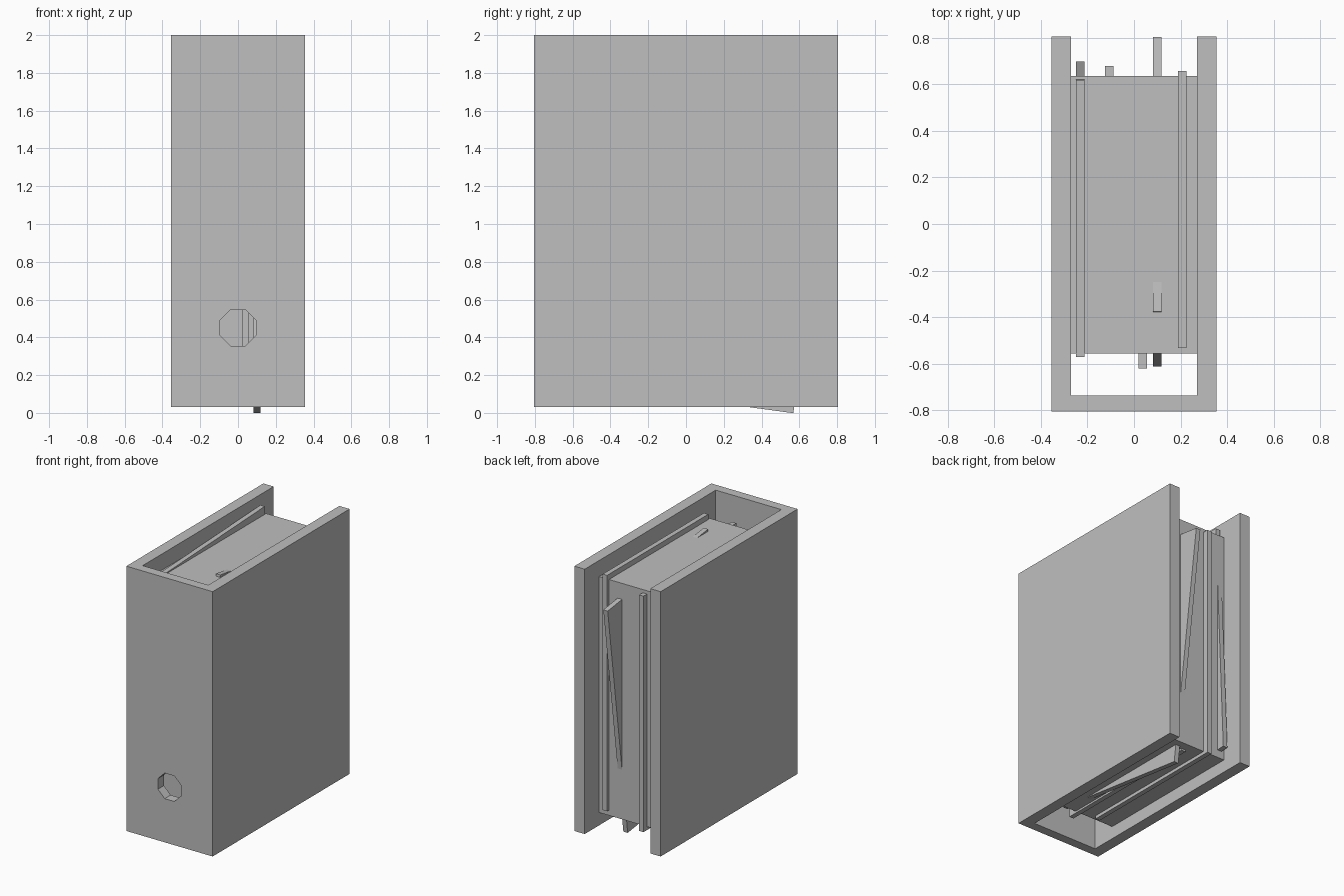
import bpy
import bmesh
import math

default = bpy.data.objects.get("Cube")
if default:
    bpy.data.objects.remove(default, do_unlink=True)

# Single flat grey
GREY = (0.52, 0.52, 0.52, 1)
grey = bpy.data.materials.new("plain grey")
grey.use_nodes = True
grey.diffuse_color = GREY
grey.node_tree.nodes["Principled BSDF"].inputs["Base Color"].default_value = GREY


def add_object(name, bm):
    bmesh.ops.recalc_face_normals(bm, faces=bm.faces)
    mesh = bpy.data.meshes.new(name)
    bm.to_mesh(mesh)
    bm.free()
    mesh.materials.append(grey)
    obj = bpy.data.objects.new(name, mesh)
    bpy.context.collection.objects.link(obj)
    return obj


def box(name, size, location, tilt=0):
    """Box tilted about the x axis; positive tilt leans the top forward."""
    bm = bmesh.new()
    bmesh.ops.create_cube(bm, size=1)
    bmesh.ops.scale(bm, vec=size, verts=bm.verts)
    obj = add_object(name, bm)
    obj.location = location
    obj.rotation_euler.x = math.radians(tilt)
    return obj


# Upright case: U-shaped outline, open at the back, top and bottom
OUT_X, IN_X, DEPTH, IN_FRONT = 0.355, 0.27, 0.805, -0.735
BOTTOM, TOP = 0.03, 2.0
half = [(OUT_X, -DEPTH), (OUT_X, DEPTH), (IN_X, DEPTH), (IN_X, IN_FRONT)]
outline = half + [(-x, y) for x, y in reversed(half)]
bm = bmesh.new()
face = bm.faces.new([bm.verts.new((x, y, BOTTOM)) for x, y in outline])
extruded = bmesh.ops.extrude_face_region(bm, geom=[face])["geom"]
bmesh.ops.translate(bm, vec=(0, 0, TOP - BOTTOM),
                    verts=[v for v in extruded if isinstance(v, bmesh.types.BMVert)])
case = add_object("case", bm)

# Octagonal finger hole through the front wall
bm = bmesh.new()
bmesh.ops.create_cone(bm, cap_ends=True, segments=8, radius1=0.103,
                      radius2=0.103, depth=0.2)
cutter = add_object("finger_hole_cutter", bm)
cutter.location = (0, -0.77, 0.45)
cutter.rotation_euler = (math.pi / 2, 0, 0)
# Turn the octagon so that a flat side is on top
flat_dir = min(abs(v.co.x) for v in cutter.data.vertices)
if flat_dir < 0.01:
    cutter.rotation_euler = (math.pi / 2, math.pi / 8, 0)
cutter.hide_render = True
hole = case.modifiers.new("finger_hole", "BOOLEAN")
hole.operation = "DIFFERENCE"
hole.solver = "EXACT"
hole.object = cutter
bpy.context.view_layer.objects.active = case
bpy.ops.object.modifier_apply(modifier=hole.name)
bpy.data.objects.remove(cutter, do_unlink=True)

# Stack of papers filling the case
PAGE_Y, PAGE_Z = 1.19, 1.755
box("paper_stack", (2 * IN_X, PAGE_Y, PAGE_Z), (0, 0.04, 1.0025))

# Loose folders slipped out of the stack: name, x, y, z, tilt
folders = [
    ("left_raised_folder", 0.207, 0.0625, 1.042, 0),
    ("tilted_folder", 0.1, 0.096, 0.948, -7.7),
    ("forward_folder", 0.038, -0.025, 0.988, 0),
    ("backward_folder", -0.106, 0.082, 0.978, 0),
    ("right_leaning_folder", -0.23, 0.0625, 1.036, 2.6),
]
for name, x, y, z, tilt in folders:
    box(name, (0.036, PAGE_Y, PAGE_Z), (x, y, z), tilt)
